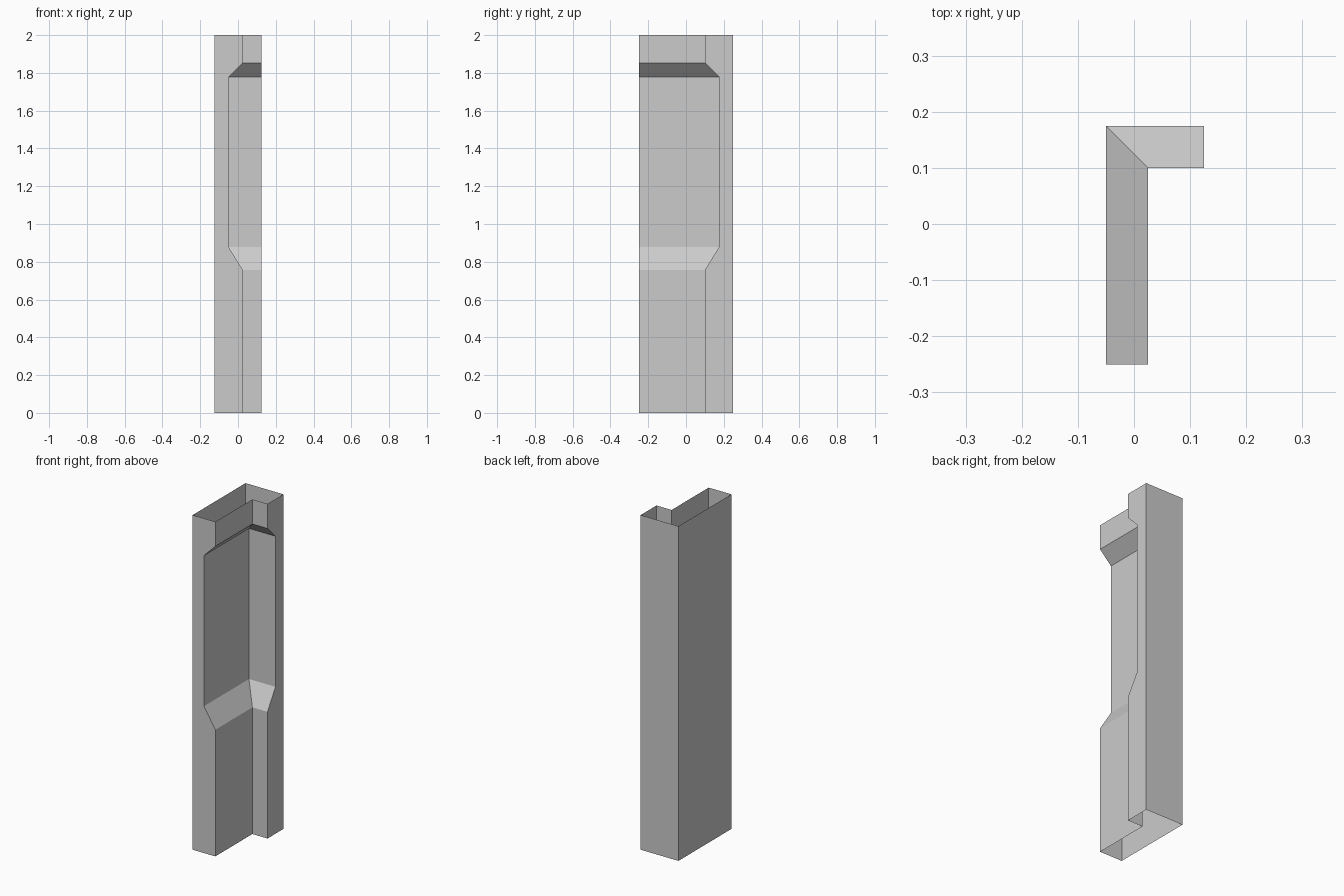
import bpy, bmesh

if "Cube" in bpy.data.objects:
    bpy.data.objects.remove(bpy.data.objects["Cube"])

# Recess profile: (inset of the inner corner, height)
profile = [(0, 0), (0, 0.757), (0.075, 0.878), (0.075, 1.778), (0, 1.853), (0, 2)]
X, Y = 0.125, 0.25

bm = bmesh.new()

# Inner wall: each level has front edge, inner corner and right edge
rows = []
for d, z in profile:
    ix, iy = 0.025 - d, 0.10 + d
    rows.append([bm.verts.new(p) for p in ((ix, -Y, z), (ix, iy, z), (X, iy, z))])
for a, b in zip(rows, rows[1:]):
    for i in range(2):
        bm.faces.new((a[i], a[i + 1], b[i + 1], b[i]))

# Outer wall: flat left and back sides
low, high = [[bm.verts.new((x, y, z)) for x, y in ((-X, -Y), (-X, Y), (X, Y))] for z in (0, 2)]
for i in range(2):
    bm.faces.new((low[i], low[i + 1], high[i + 1], high[i]))

# End faces following the recess profile; top and bottom stay open
for i in (0, 2):
    bm.faces.new([low[i]] + [r[i] for r in rows] + [high[i]])

bmesh.ops.recalc_face_normals(bm, faces=bm.faces)
mesh = bpy.data.meshes.new("corner_pillar")
bm.to_mesh(mesh)
bm.free()
bpy.context.collection.objects.link(bpy.data.objects.new("corner_pillar", mesh))
